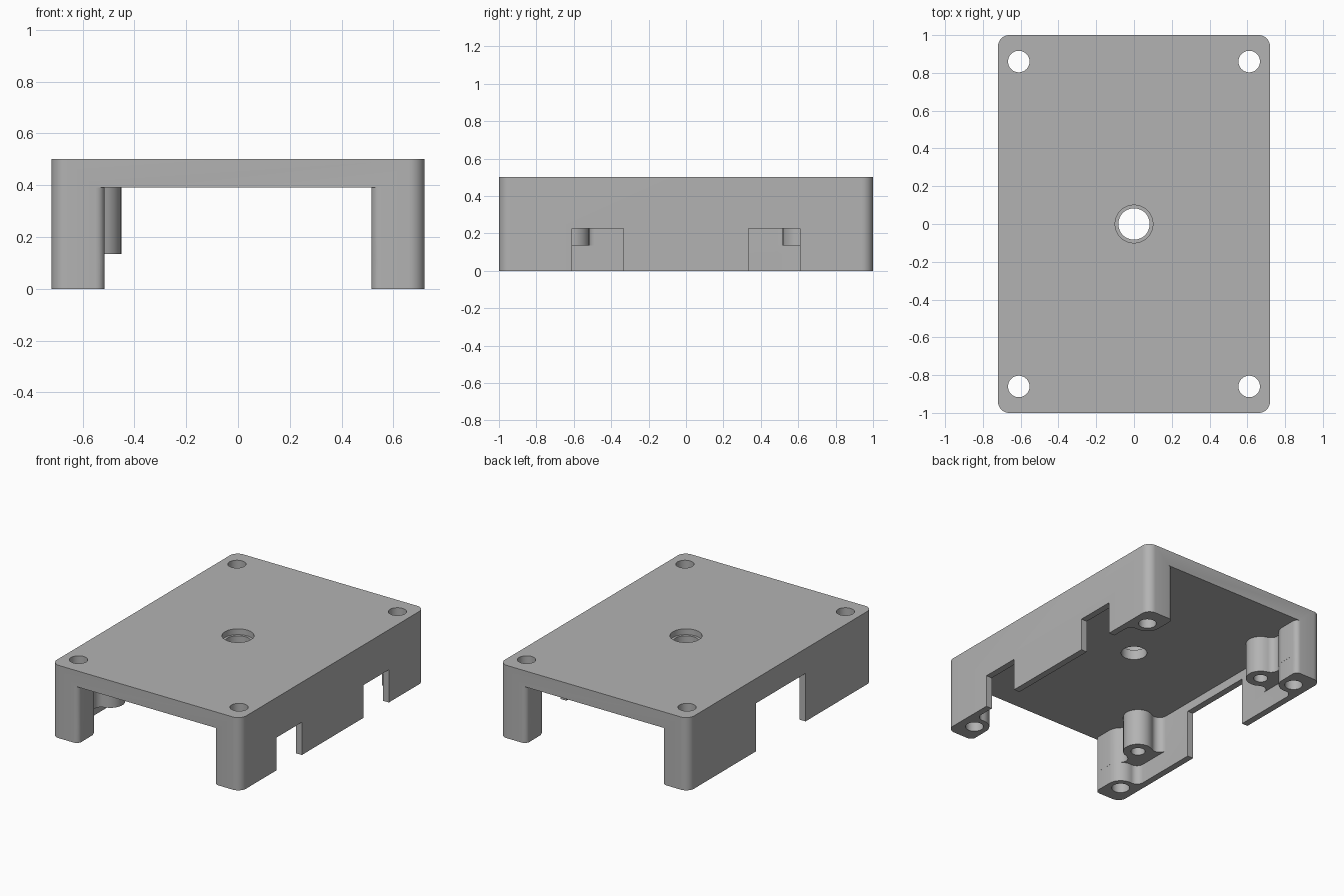
import bpy
import bmesh
from math import atan2, cos, sin, pi, tau, sqrt, radians
from mathutils import Vector

cube = bpy.data.objects.get("Cube")
if cube:
    bpy.data.objects.remove(cube, do_unlink=True)

HALF_X, HALF_Y, TOP, CEILING = 0.72, 1.0, 0.5, 0.39
WALL_X, POST_X = 0.675, 0.515          # inner wall face, inner post face
POST, BOSS, ROUND, FILLET = Vector((0.61, 0.86)), Vector((0.545, 0.61)), 0.095, 0.05
BOSS_BASE = 0.135

grey = bpy.data.materials.new("light grey plastic")
grey.use_nodes = True
colour = (0.45, 0.45, 0.45, 1)
grey.diffuse_color = colour
grey.node_tree.nodes["Principled BSDF"].inputs["Base Color"].default_value = colour


def arc(c, r, a0, a1, n=12):
    return [Vector((c[0] + r * cos(a0 + (a1 - a0) * i / n),
                    c[1] + r * sin(a0 + (a1 - a0) * i / n))) for i in range(n + 1)]


def angle(a, b):
    d = b - a
    return atan2(d.y, d.x) % tau


def prism(name, outline, z0, z1):
    bm = bmesh.new()
    face = bm.faces.new([bm.verts.new((p[0], p[1], z0)) for p in outline])
    top = bmesh.ops.extrude_face_region(bm, geom=[face])["geom"]
    bmesh.ops.translate(bm, vec=(0, 0, z1 - z0),
                        verts=[v for v in top if isinstance(v, bmesh.types.BMVert)])
    bmesh.ops.recalc_face_normals(bm, faces=bm.faces)
    mesh = bpy.data.meshes.new(name)
    bm.to_mesh(mesh)
    bm.free()
    mesh.materials.append(grey)
    obj = bpy.data.objects.new(name, mesh)
    bpy.context.collection.objects.link(obj)
    return obj


def rectangle(x0, x1, y0, y1):
    return [(x0, y0), (x1, y0), (x1, y1), (x0, y1)]


def circle(c, r):
    return arc(c, r, 0, tau, 48)[:-1]


def wall_fillet(c):
    """Centre of the fillet joining a round column to the side wall."""
    x = WALL_X - FILLET
    return Vector((x, c.y - sqrt((ROUND + FILLET) ** 2 - (x - c.x) ** 2)))


def column_profile(with_boss):
    """Inner outline of one corner, from the open end to the side wall."""
    lead = HALF_X - 0.17
    pts = [Vector((lead, HALF_Y + 0.1))]
    pts += arc((lead, HALF_Y - 0.035), 0.035, pi / 2, pi, 6)
    column, start = POST, pi
    if with_boss:
        # Concave valley between post and boss
        gap = BOSS - POST
        side = Vector((gap.y, -gap.x)).normalized()
        valley = (POST + BOSS) / 2 + side * sqrt((ROUND + FILLET) ** 2 - (gap.length / 2) ** 2)
        pts += arc(POST, ROUND, pi, angle(POST, valley))
        pts += arc(valley, FILLET, angle(valley, POST), angle(valley, BOSS) - tau)[1:]
        column, start = BOSS, angle(BOSS, valley)
    centre = wall_fillet(column)
    pts += arc(column, ROUND, start, angle(column, centre))[1:]
    pts += arc(centre, FILLET, angle(centre, column), 0)[1:]
    return pts


def cavity_outline(boss_side):
    def side(sign, with_boss):
        half = column_profile(with_boss)
        full = half + [Vector((p.x, -p.y)) for p in reversed(half)]
        return [Vector((sign * p.x, p.y)) for p in full]
    return side(1, False) + side(-1, boss_side)[::-1]


# Rounded block
R = 0.06
corners = []
for i, (sx, sy) in enumerate([(1, 1), (-1, 1), (-1, -1), (1, -1)]):
    corners += arc((sx * (HALF_X - R), sy * (HALF_Y - R)), R, i * pi / 2, (i + 1) * pi / 2, 10)
cover = prism("enclosure_cover", corners, 0, TOP)

# Interior, leaving posts, bosses and thin walls
cutters = [
    prism("upper_cavity", cavity_outline(True), -0.1, CEILING),
    prism("lower_cavity", cavity_outline(False), -0.1, BOSS_BASE),
    prism("wide_side_notch", rectangle(-0.8, -0.6, -0.27, 0.27), -0.1, 0.33),
    prism("centre_hole", circle((0, 0), 0.083), 0.2, 0.6),
    prism("centre_recess", circle((0, 0), 0.1), TOP - 0.04, 0.6),
]
for s in (-1, 1):
    y0, y1 = sorted((s * 0.335, s * 0.61))
    cutters.append(prism("side_notch", rectangle(0.6, 0.8, y0, y1), -0.1, 0.225))
    cutters.append(prism("boss_hole", circle((-BOSS.x, s * BOSS.y), 0.045), -0.1, CEILING - 0.01))
    for sx in (-1, 1):
        cutters.append(prism("post_hole", circle((sx * POST.x, s * POST.y), 0.057), -0.1, 0.6))

bpy.ops.object.select_all(action="DESELECT")
cover.select_set(True)
bpy.context.view_layer.objects.active = cover
for cutter in cutters:
    cut = cover.modifiers.new(cutter.name, "BOOLEAN")
    cut.operation, cut.solver, cut.object = "DIFFERENCE", "EXACT", cutter
    bpy.ops.object.modifier_apply(modifier=cut.name)
    bpy.data.objects.remove(cutter, do_unlink=True)

bpy.ops.object.shade_smooth_by_angle(angle=radians(30))
